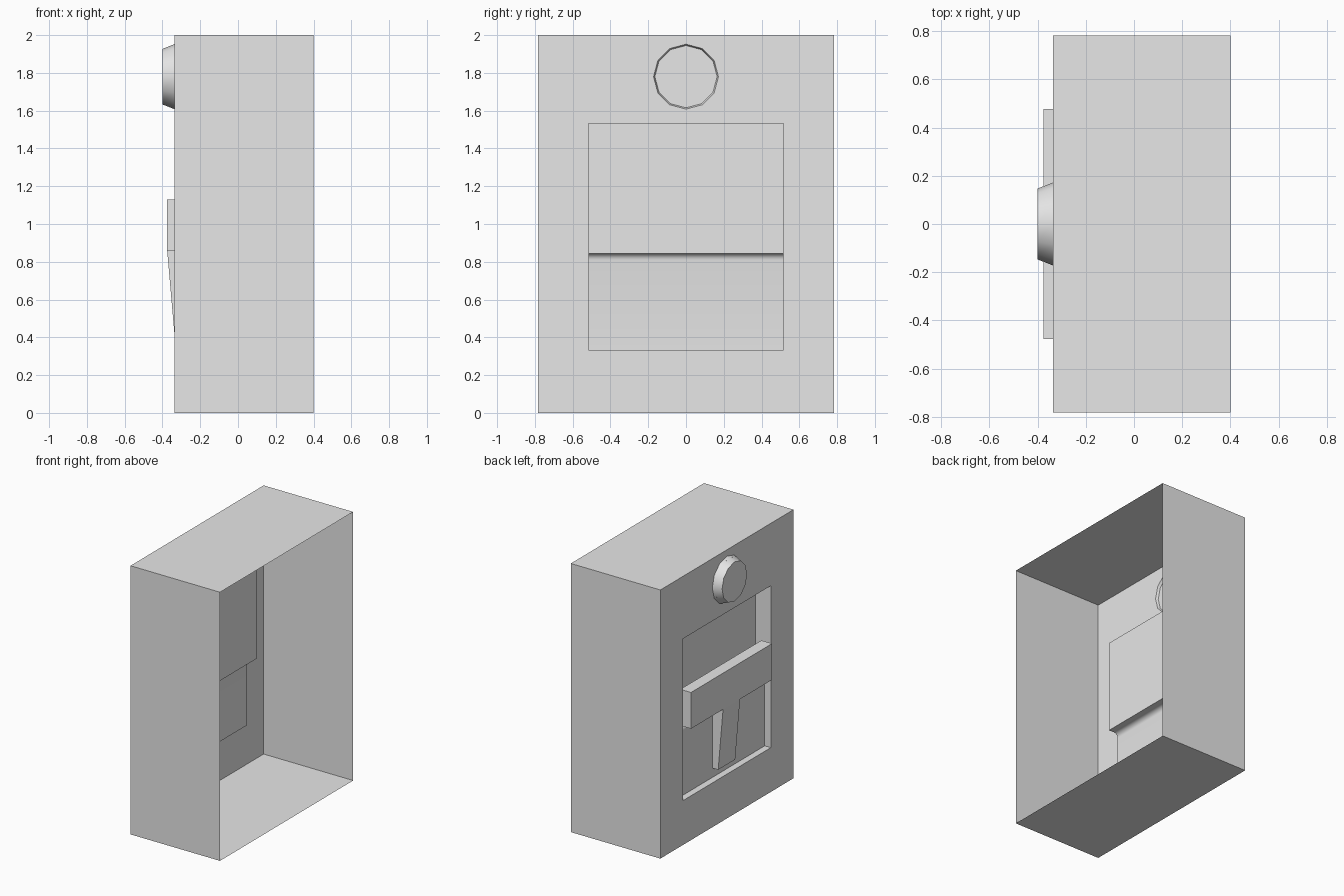
import bpy, bmesh
from math import sin, cos, pi, radians
from mathutils import Vector

cube = bpy.data.objects.get("Cube")
if cube:
    bpy.data.objects.remove(cube)

grey = bpy.data.materials.new("plain_grey")
grey.use_nodes = True
colour = (0.8, 0.8, 0.8, 1)
grey.diffuse_color = colour
grey.node_tree.nodes["Principled BSDF"].inputs["Base Color"].default_value = colour

WALL, OPEN = -0.337, 0.40        # panel plane and open side
HALF, TOP = 0.783, 2.0           # shell half width and height
POCKET, LOW, HIGH = 0.516, 0.33, 1.535
FLOOR, DEEP = -0.287, -0.21      # pocket floors, lower and upper
KNOB_Z, KNOB_R, SIDES = 1.78, 0.172, 12


def finish(name, bm):
    mesh = bpy.data.meshes.new(name)
    bm.to_mesh(mesh)
    bm.free()
    mesh.materials.append(grey)
    obj = bpy.data.objects.new(name, mesh)
    bpy.context.collection.objects.link(obj)
    bpy.ops.object.select_all(action='DESELECT')
    obj.select_set(True)
    bpy.context.view_layer.objects.active = obj
    bpy.ops.object.shade_smooth_by_angle(angle=radians(35))
    return obj


def ring(bm, points):
    return [bm.verts.new(p) for p in points]


def rect(x, half, low, high):
    return [(x, -half, low), (x, half, low), (x, half, high), (x, -half, high)]


def circle(x, r):
    return [(x, r * cos(2 * pi * i / SIDES), KNOB_Z + r * sin(2 * pi * i / SIDES))
            for i in range(SIDES)]


def bridge(bm, a, b):
    for i in range(len(a)):
        j = (i + 1) % len(a)
        bm.faces.new((a[i], a[j], b[j], b[i]))


def prism(name, profile, half, open_back=False):
    # Sweep an xz profile across y; the last profile edge is the back
    bm = bmesh.new()
    a = ring(bm, [(x, -half, z) for x, z in profile])
    b = ring(bm, [(x, half, z) for x, z in profile])
    bridge(bm, a, b)
    bm.faces.new(a)
    bm.faces.new(b)
    bmesh.ops.recalc_face_normals(bm, faces=bm.faces)
    if open_back:
        bm.faces.remove([f for f in bm.faces if set(f.verts) ==
                         {a[-1], a[0], b[-1], b[0]}][0])
    return finish(name, bm)


# Open shell: four walls
bm = bmesh.new()
bridge(bm, ring(bm, rect(OPEN, HALF, 0, TOP)), ring(bm, rect(WALL, HALF, 0, TOP)))
for f in bm.faces:
    f.normal_update()
    if f.normal.dot(f.calc_center_median() - Vector((0, 0, TOP / 2))) < 0:
        f.normal_flip()
finish("shell_walls", bm)

# Panel with a rectangular and a round opening
bm = bmesh.new()
edges = []
for loop in (rect(WALL, HALF, 0, TOP), rect(WALL, POCKET, LOW, HIGH), circle(WALL, KNOB_R)):
    vs = ring(bm, loop)
    edges += [bm.edges.new((vs[i - 1], vs[i])) for i in range(len(vs))]
bmesh.ops.triangle_fill(bm, use_beauty=True, edges=edges)
for f in bm.faces:
    f.normal_update()
    if f.normal.x > 0:
        f.normal_flip()
bmesh.ops.dissolve_limit(bm, angle_limit=0.01, verts=bm.verts, edges=bm.edges)
finish("front_panel", bm)

# Pocket: a stepped floor with a rounded inner corner, open toward the panel
R = 0.035
step = [(FLOOR + R - R * cos(t * pi / 10), 0.81 + R * sin(t * pi / 10)) for t in range(6)]
profile = [(WALL, LOW), (FLOOR, LOW)] + step + [(DEEP, 0.845), (DEEP, HIGH), (WALL, HIGH)]
pocket = prism("pocket", profile, POCKET, open_back=True)
pocket.data.flip_normals()

# T-shaped handle
prism("handle_bar", [(FLOOR, 0.86), (-0.375, 0.86), (-0.375, 1.13), (FLOOR, 1.13)], 0.477)
prism("handle_stem", [(FLOOR, 0.40), (-0.335, 0.40), (-0.375, 0.86), (FLOOR, 0.86)],
      0.10, open_back=True)

# Round tapered knob, hollow behind with an inner disc
bm = bmesh.new()
base, cap = ring(bm, circle(WALL, KNOB_R)), ring(bm, circle(-0.40, 0.147))
bridge(bm, base, cap)
bm.faces.new(cap)
bmesh.ops.recalc_face_normals(bm, faces=bm.faces)
for f in bm.faces:
    f.normal_update()
if bm.faces[:][-1].normal.x > 0:
    bmesh.ops.reverse_faces(bm, faces=bm.faces)
finish("knob", bm)

bm = bmesh.new()
bm.faces.new(ring(bm, circle(-0.355, 0.165)))
finish("knob_inner_disc", bm)
